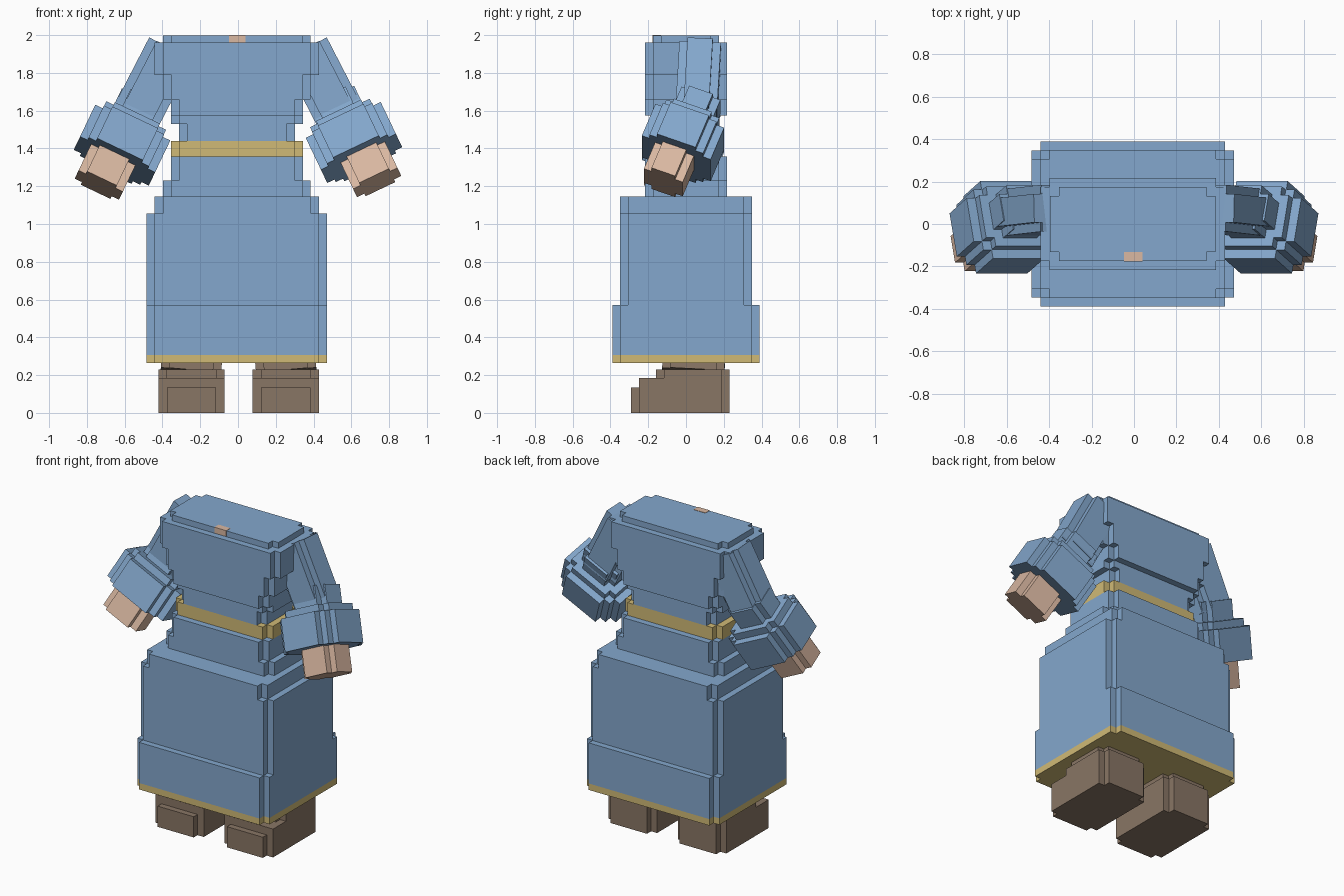
import bpy, bmesh, math
from mathutils import Matrix, Vector

cube = bpy.data.objects.get("Cube")
if cube:
    bpy.data.objects.remove(cube, do_unlink=True)

V = 0.043      # block size used for every stepped corner
CX = -0.006    # body centre


def material(name, rgb):
    m = bpy.data.materials.new(name)
    m.use_nodes = True
    col = (*rgb, 1)
    m.diffuse_color = col
    m.node_tree.nodes["Principled BSDF"].inputs["Base Color"].default_value = col
    return m


BLUE = material("robe blue", (0.23, 0.39, 0.61))
GOLD = material("trim gold", (0.63, 0.49, 0.18))
SKIN = material("skin", (0.70, 0.48, 0.36))
BROWN = material("boot brown", (0.25, 0.18, 0.13))


def outline(hx, hy, steps):
    """Rectangle outline whose corners are cut in stair steps."""
    quad = []
    for k in range(steps + 1):
        quad.append((hx - k * V, hy - (steps - k) * V))
        if k < steps:
            quad.append((hx - (k + 1) * V, hy - (steps - k) * V))
    pts = []
    for sx, sy in ((1, 1), (-1, 1), (-1, -1), (1, -1)):
        part = [(sx * x, sy * y) for x, y in quad]
        pts += part if sx * sy > 0 else part[::-1]
    return pts


def block(name, mat, hx, hy, z0, z1, steps=1, at=(0, 0, 0), rot=None):
    """Upright prism with stepped corners, then turned and moved."""
    bm = bmesh.new()
    base = bm.faces.new([bm.verts.new((x, y, z0)) for x, y in outline(hx, hy, steps)])
    up = bmesh.ops.extrude_face_region(bm, geom=[base])["geom"]
    bmesh.ops.translate(bm, vec=(0, 0, z1 - z0),
                        verts=[g for g in up if isinstance(g, bmesh.types.BMVert)])
    bmesh.ops.recalc_face_normals(bm, faces=bm.faces)
    bm.transform(Matrix.Translation(Vector(at)) @ (rot or Matrix.Identity(4)))
    me = bpy.data.meshes.new(name)
    bm.to_mesh(me)
    bm.free()
    me.materials.append(mat)
    ob = bpy.data.objects.new(name, me)
    bpy.context.collection.objects.link(ob)
    return ob


def tilt(side, out, fwd):
    """Swing a limb outward and forward."""
    return (Matrix.Rotation(math.radians(-side * out), 4, 'Y')
            @ Matrix.Rotation(math.radians(-fwd), 4, 'X'))


# Robe, from hem to shoulders: name, colour, half width, half depth, bottom, top
body = [
    ("hem_trim", GOLD, 0.478, 0.39, 0.265, 0.307),
    ("skirt_hem", BLUE, 0.478, 0.39, 0.307, 0.572),
    ("skirt", BLUE, 0.478, 0.35, 0.572, 1.055),
    ("skirt_top", BLUE, 0.435, 0.35, 1.055, 1.145),
    ("hip", BLUE, 0.39, 0.217, 1.145, 1.23),
    ("lower_waist", BLUE, 0.35, 0.217, 1.23, 1.357),
    ("belt", GOLD, 0.35, 0.175, 1.357, 1.44),
    ("waist", BLUE, 0.307, 0.175, 1.44, 1.53),
    ("lower_chest", BLUE, 0.35, 0.175, 1.53, 1.575),
    ("middle_chest", BLUE, 0.35, 0.217, 1.575, 1.66),
    ("chest", BLUE, 0.39, 0.217, 1.66, 1.79),
    ("shoulders", BLUE, 0.435, 0.217, 1.79, 1.96),
    ("collar", BLUE, 0.39, 0.175, 1.96, 1.998),
]
for name, mat, hx, hy, z0, z1 in body:
    block(name, mat, hx, hy, z0, z1, at=(CX, 0, 0))

# Skin showing at the neckline
block("neck_patch", SKIN, 0.043, 0.022, 1.962, 2.0, steps=0, at=(CX + 0.002, -0.155, 0))

for side, label in ((1, "left"), (-1, "right")):
    # Stepped boot and the leg above it
    x = side * 0.25 + 0.003
    block(label + "_boot", BROWN, 0.175, 0.195, 0, 0.23, at=(x, 0.035, 0))
    block(label + "_boot_front", BROWN, 0.175, 0.15, 0, 0.185, steps=0, at=(x, -0.10, 0))
    block(label + "_toe", BROWN, 0.13, 0.06, 0, 0.135, steps=0, at=(x, -0.23, 0))
    block(label + "_leg", BROWN, 0.16, 0.165, -0.03, 0.06,
          at=(x, 0.04, 0.25), rot=tilt(side, 5, 3))

    # Upper sleeve hangs from the shoulder
    block(label + "_upper_sleeve", BLUE, 0.13, 0.11, -0.40, 0,
          at=(side * 0.356, 0.075, 1.925), rot=tilt(side, 27.3, 3))

    # Forearm, wide cuff and hand share one axis, measured up from the fist
    fist = (side * 0.737, -0.12, 1.213 + side * 0.007)
    turn = tilt(side, 25.5, 21)
    block(label + "_hand", SKIN, 0.13, 0.11, 0, 0.2, at=fist, rot=turn)
    cuff_at = Vector(fist) + turn @ Vector((-side * 0.02, 0.01, 0))
    block(label + "_cuff", BLUE, 0.22, 0.195, 0.165, 0.365, steps=2, at=cuff_at, rot=turn)
    block(label + "_cuff_top", BLUE, 0.175, 0.15, 0.365, 0.41, at=cuff_at, rot=turn)
    block(label + "_forearm", BLUE, 0.13, 0.11, 0.41, 0.53, at=cuff_at, rot=turn)
